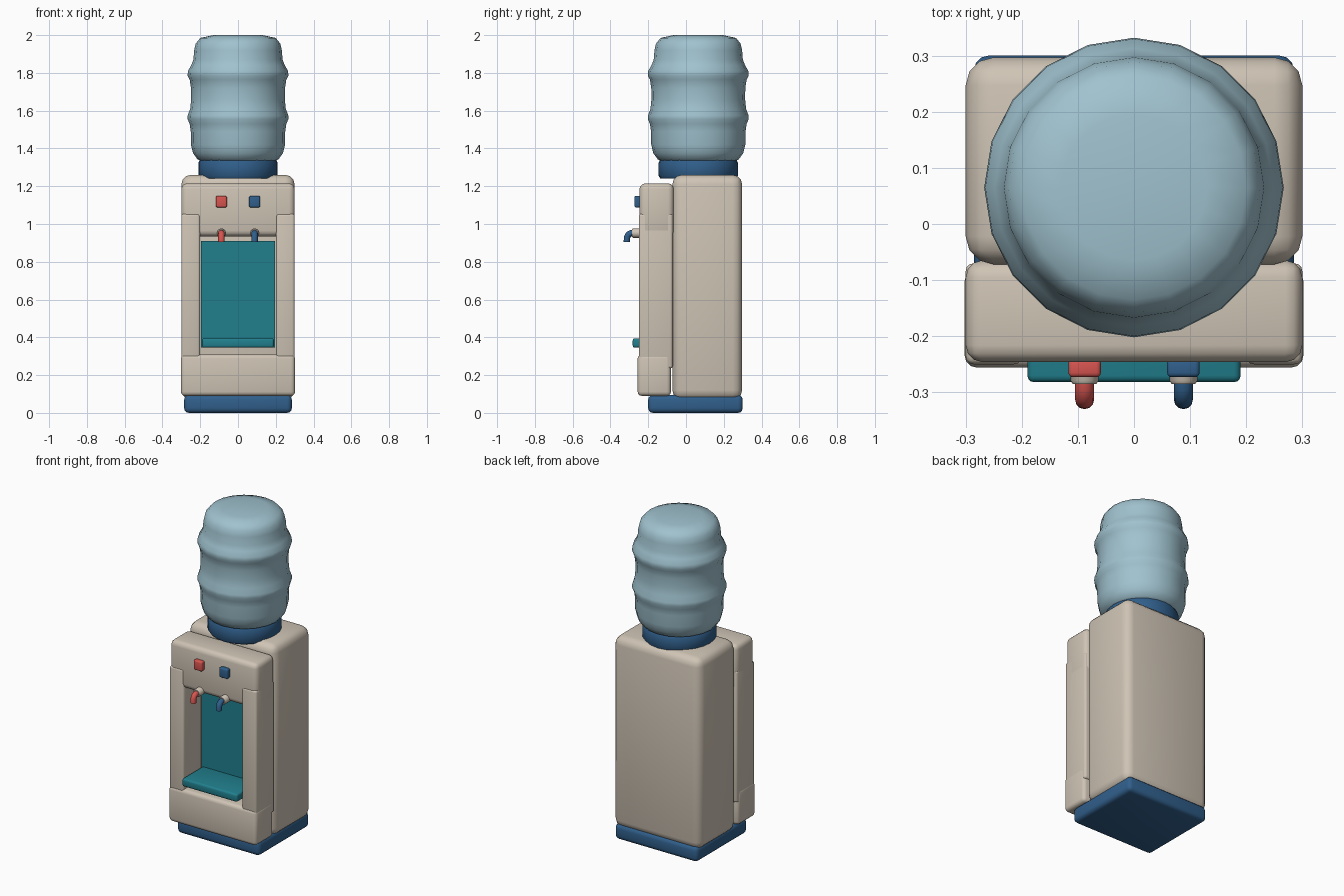
import bpy, bmesh, math
from mathutils import Vector

if "Cube" in bpy.data.objects:
    bpy.data.objects.remove(bpy.data.objects["Cube"])


def material(name, rgb):
    m = bpy.data.materials.new(name)
    m.diffuse_color = (*rgb, 1)
    m.use_nodes = True
    m.node_tree.nodes["Principled BSDF"].inputs["Base Color"].default_value = m.diffuse_color
    return m


BEIGE = material("warm beige", (0.62, 0.55, 0.46))
WATER = material("pale bottle blue", (0.35, 0.54, 0.62))
BLUE = material("dark blue", (0.03, 0.115, 0.26))
TEAL = material("teal", (0.015, 0.215, 0.27))
RED = material("red", (0.68, 0.09, 0.08))


def finish(bm, name, mat, angle=40):
    bmesh.ops.recalc_face_normals(bm, faces=bm.faces)
    me = bpy.data.meshes.new(name)
    bm.to_mesh(me)
    bm.free()
    me.materials.append(mat)
    ob = bpy.data.objects.new(name, me)
    bpy.context.collection.objects.link(ob)
    bpy.ops.object.select_all(action='DESELECT')
    ob.select_set(True)
    bpy.context.view_layer.objects.active = ob
    bpy.ops.object.shade_smooth_by_angle(angle=math.radians(angle))
    return ob


def box(name, x, y, z, mat, bevel=0.0, segments=3):
    """Rounded box from (min, max) ranges."""
    bm = bmesh.new()
    bmesh.ops.create_cube(bm, size=1)
    for v in bm.verts:
        v.co = [r[0] + (c + 0.5) * (r[1] - r[0]) for c, r in zip(v.co, (x, y, z))]
    if bevel:
        bmesh.ops.bevel(bm, geom=bm.edges[:], offset=bevel, segments=segments,
                        profile=0.5, affect='EDGES')
    return finish(bm, name, mat)


def tube(name, points, radii, sides, mat, angle=40):
    """Rings around a path in the YZ plane, capped at both ends."""
    bm = bmesh.new()
    pts = [Vector(p) for p in points]
    rings = []
    for i, p in enumerate(pts):
        d = (pts[min(i + 1, len(pts) - 1)] - pts[max(i - 1, 0)]).normalized()
        u = Vector((1, 0, 0))
        w = d.cross(u)
        rings.append([bm.verts.new(p + radii[i] * (u * math.cos(t) + w * math.sin(t)))
                      for t in (2 * math.pi * k / sides for k in range(sides))])
    for a, b in zip(rings, rings[1:]):
        for k in range(sides):
            j = (k + 1) % sides
            bm.faces.new((a[k], a[j], b[j], b[k]))
    bm.faces.new(rings[0])
    bm.faces.new(rings[-1])
    return finish(bm, name, mat, angle)


def turned(name, profile, sides, mat, angle=40):
    """Upright turned part on the bottle axis from (radius, height) pairs."""
    return tube(name, [(0, 0.065, z) for r, z in profile],
                [r for r, z in profile], sides, mat, angle)


# Cabinet and plinth
box("plinth", (-0.285, 0.285), (-0.20, 0.30), (0, 0.095), BLUE, 0.025)
box("cabinet", (-0.30, 0.30), (-0.072, 0.297), (0.07, 1.26), BEIGE, 0.05)

# Front frame around the dispensing bay
box("upper_front", (-0.30, 0.30), (-0.246, -0.065), (0.935, 1.215), BEIGE, 0.03)
box("lower_front", (-0.302, 0.302), (-0.256, -0.08), (0.09, 0.31), BEIGE, 0.022)
for side, s in (("left", -1), ("right", 1)):
    box(side + "_front_column", sorted((s * 0.20, s * 0.30)), (-0.25, -0.07),
        (0.235, 1.055), BEIGE, 0.014)

# Bay lining and drip tray
box("bay_back", (-0.195, 0.195), (-0.082, -0.06), (0.345, 0.91), TEAL)
box("drip_tray", (-0.19, 0.19), (-0.282, -0.075), (0.345, 0.395), TEAL, 0.012)

# Taps and buttons, hot on the left and cold on the right
for label, x, mat in (("hot", -0.088, RED), ("cold", 0.088, BLUE)):
    box(label + "_button", (x - 0.029, x + 0.029), (-0.273, -0.24),
        (1.088, 1.148), mat, 0.008)
    tube(label + "_tap_collar",
         [(x, -0.20, 0.952), (x, -0.279, 0.952), (x, -0.285, 0.952)],
         [0.025, 0.025, 0.021], 12, BEIGE)
    tube(label + "_tap_spout",
         [(x, -0.275, 0.952), (x, -0.292, 0.951), (x, -0.305, 0.944),
          (x, -0.312, 0.930), (x, -0.313, 0.905)],
         [0.017] * 5, 12, mat)

# Bottle seat ring
turned("bottle_seat", [(0.20, 1.24), (0.21, 1.255), (0.21, 1.325), (0.20, 1.342)],
       24, BLUE, 50)

# Ribbed water bottle
turned("water_bottle", [
    (0.19, 1.33), (0.215, 1.343), (0.238, 1.375), (0.249, 1.42), (0.25, 1.49),
    (0.256, 1.53), (0.267, 1.555), (0.266, 1.575), (0.253, 1.61), (0.248, 1.66),
    (0.249, 1.72), (0.256, 1.765), (0.267, 1.785), (0.265, 1.81), (0.248, 1.84),
    (0.236, 1.87), (0.232, 1.92), (0.224, 1.955), (0.20, 1.985), (0.13, 2.0)],
    20, WATER, 50)
